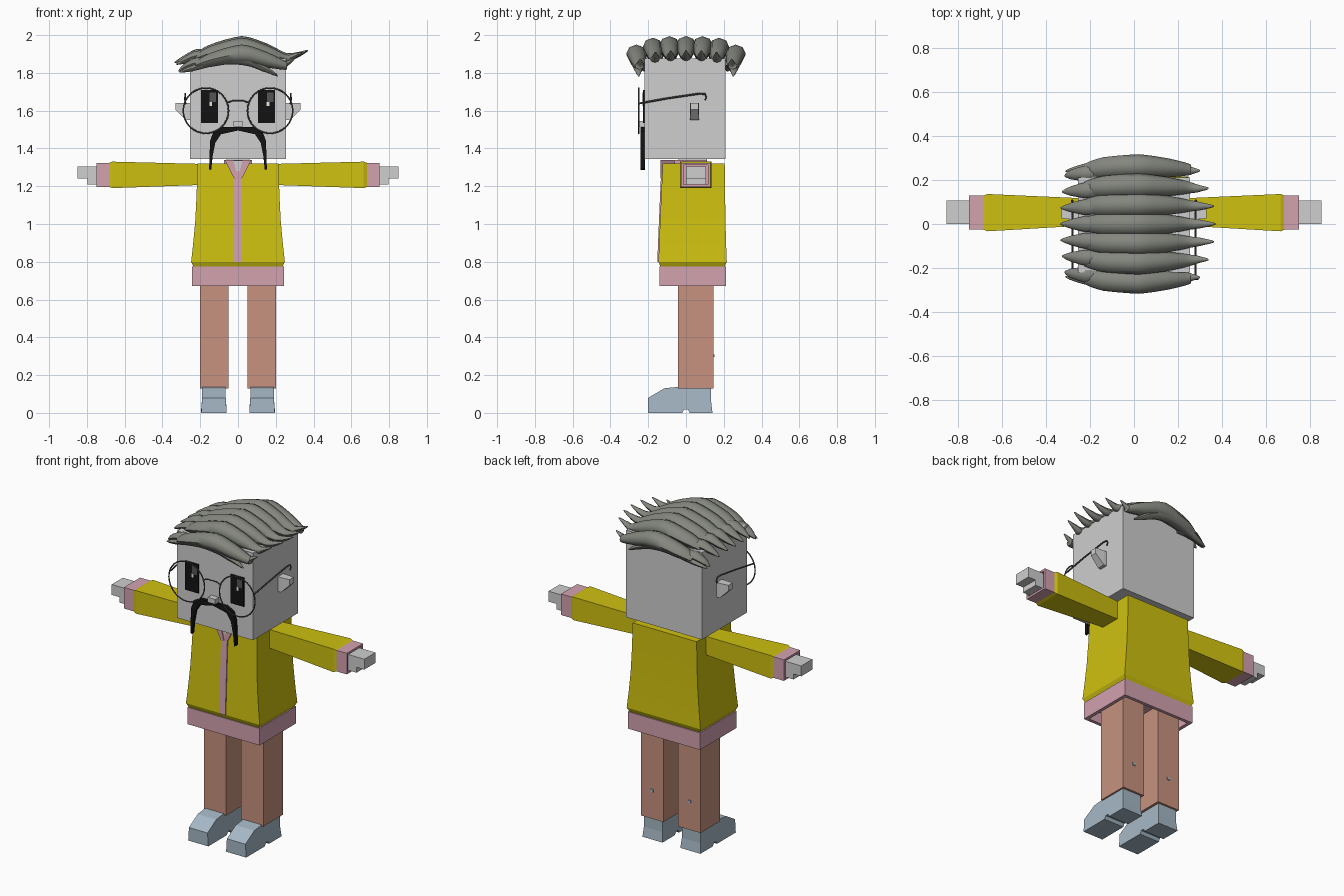
import bpy, bmesh, math
from mathutils import Vector

if "Cube" in bpy.data.objects:
    bpy.data.objects.remove(bpy.data.objects["Cube"], do_unlink=True)


def material(name, r, g, b):
    m = bpy.data.materials.new(name)
    m.use_nodes = True
    m.diffuse_color = (r, g, b, 1)
    bsdf = next(n for n in m.node_tree.nodes if n.type == 'BSDF_PRINCIPLED')
    bsdf.inputs["Base Color"].default_value = (r, g, b, 1)
    return m


SKIN = material("pale grey", 0.62, 0.62, 0.62)
YELLOW = material("yellow", 0.62, 0.53, 0.005)
PINK = material("pink", 0.65, 0.36, 0.43)
TAN = material("tan", 0.57, 0.29, 0.21)
BLUE = material("pale blue", 0.38, 0.48, 0.56)
HAIR = material("hair grey", 0.23, 0.24, 0.21)
BLACK = material("black", 0.006, 0.006, 0.006)
DARK = material("dark grey", 0.09, 0.09, 0.09)
WHITE = material("white", 0.9, 0.9, 0.9)


def finish(name, bm, mat, smooth=False):
    bmesh.ops.recalc_face_normals(bm, faces=bm.faces)
    mesh = bpy.data.meshes.new(name)
    bm.to_mesh(mesh)
    bm.free()
    mesh.materials.append(mat)
    ob = bpy.data.objects.new(name, mesh)
    bpy.context.collection.objects.link(ob)
    if smooth:
        bpy.ops.object.select_all(action='DESELECT')
        ob.select_set(True)
        bpy.context.view_layer.objects.active = ob
        bpy.ops.object.shade_smooth_by_angle(angle=math.radians(50))
    return ob


def loft(name, rings, mat, smooth=False):
    """Skin a row of equal rings and cap both ends."""
    bm = bmesh.new()
    rows = [[bm.verts.new(p) for p in ring] for ring in rings]
    n = len(rows[0])
    for a, b in zip(rows, rows[1:]):
        for i in range(n):
            j = (i + 1) % n
            bm.faces.new((a[i], a[j], b[j], b[i]))
    bm.faces.new(rows[0])
    bm.faces.new(rows[-1])
    return finish(name, bm, mat, smooth)


def rect_z(z, x0, x1, y0, y1):
    return [(x0, y0, z), (x1, y0, z), (x1, y1, z), (x0, y1, z)]


def rect_x(x, y0, y1, z0, z1):
    return [(x, y0, z0), (x, y1, z0), (x, y1, z1), (x, y0, z1)]


def box(name, x0, x1, y0, y1, z0, z1, mat):
    return loft(name, [rect_z(z, x0, x1, y0, y1) for z in (z0, z1)], mat)


def plate(name, outline, y0, y1, mat):
    """Extrude an (x, z) outline along y."""
    return loft(name, [[(x, y, z) for x, z in outline] for y in (y0, y1)], mat)


def wire(name, points, radius, mat, closed=False):
    """Thin tube along a path."""
    pts = [Vector(p) for p in points]
    bm = bmesh.new()
    rows = []
    n = len(pts)
    for i, p in enumerate(pts):
        a = pts[(i - 1) % n] if closed else pts[max(i - 1, 0)]
        b = pts[(i + 1) % n] if closed else pts[min(i + 1, n - 1)]
        t = (b - a).normalized()
        ref = Vector((0, 1, 0)) if abs(t.y) < 0.8 else Vector((1, 0, 0))
        u = t.cross(ref).normalized()
        v = t.cross(u)
        rows.append([bm.verts.new(p + radius * (math.cos(k * math.tau / 6) * u + math.sin(k * math.tau / 6) * v))
                     for k in range(6)])
    for i in range(n if closed else n - 1):
        for k in range(6):
            m = (k + 1) % 6
            j = (i + 1) % n
            bm.faces.new((rows[i][k], rows[i][m], rows[j][m], rows[j][k]))
    return finish(name, bm, mat, True)


def strand(name, keys, steps=4):
    """Pointed lock of hair; keys are (centre, half width, half height)."""
    keys = [(Vector(c), w, h) for c, w, h in keys]
    rings = []
    for i in range(len(keys) - 1):
        k = [keys[min(max(i + d, 0), len(keys) - 1)] for d in (-1, 0, 1, 2)]
        for s in range(steps + (i == len(keys) - 2)):
            t = s / steps
            c = 0.5 * (2 * k[1][0] + t * (k[2][0] - k[0][0])
                       + t * t * (2 * k[0][0] - 5 * k[1][0] + 4 * k[2][0] - k[3][0])
                       + t ** 3 * (3 * k[1][0] - k[0][0] - 3 * k[2][0] + k[3][0]))
            w = k[1][1] + t * (k[2][1] - k[1][1])
            h = k[1][2] + t * (k[2][2] - k[1][2])
            rings.append([c + Vector((0, w * math.cos(a), h * math.sin(a)))
                          for a in (m * math.tau / 8 for m in range(8))])
    return loft(name, rings, HAIR, True)


# Head, nose, neck
box("head", -0.255, 0.255, -0.22, 0.21, 1.345, 1.875, SKIN)
box("nose", -0.025, 0.025, -0.255, -0.22, 1.515, 1.545, SKIN)
box("neck", -0.06, 0.06, -0.04, 0.11, 1.3, 1.35, SKIN)

# Jacket, hem and zip strip
TORSO = [(0.775, 0.235, -0.135, 0.205), (0.8, 0.248, -0.146, 0.216), (0.9, 0.237, -0.142, 0.212),
         (1.02, 0.226, -0.137, 0.209), (1.16, 0.219, -0.131, 0.207), (1.32, 0.215, -0.123, 0.205)]
loft("jacket", [rect_z(z, -x, x, a, b) for z, x, a, b in TORSO], YELLOW)
loft("zip_strip", [rect_z(z, -0.021, 0.021, a - 0.006, a + 0.03) for z, x, a, b in TORSO[1:]], PINK)
hem_rings = [(0.775, 0.23, -0.13, 0.2), (0.775, 0.243, -0.14, 0.212), (0.672, 0.243, -0.14, 0.212),
             (0.672, 0.222, -0.12, 0.192), (0.74, 0.222, -0.12, 0.192)]
loft("hem", [rect_z(z, -x, x, a, b) for z, x, a, b in hem_rings], PINK)

# Collar
box("collar", -0.075, 0.075, -0.06, 0.11, 1.31, 1.338, PINK)
for s, side in ((1, "left"), (-1, "right")):
    plate(side + "_collar_flap", [(0, 1.24), (s * 0.02, 1.24), (s * 0.07, 1.338), (s * 0.025, 1.338)],
          -0.136, -0.05, PINK)
plate("shirt_front", [(0, 1.25), (0.025, 1.336), (-0.025, 1.336)], -0.131, -0.06, SKIN)

SHOE = [(-0.2, 0), (-0.2, 0.08), (-0.115, 0.13), (-0.04, 0.138), (0.133, 0.138), (0.133, 0.06),
        (0.14, 0), (0.02, 0), (0.01, 0.018), (-0.01, 0.018), (-0.02, 0)]
RING_X, RING_Z, RING_R, GLASS_Y = 0.17, 1.6, 0.12, -0.25

for s, side in ((1, "left"), (-1, "right")):
    # Arm, cuff and stepped hand
    loft(side + "_sleeve", [rect_x(s * x, a, b, c, d) for x, a, b, c, d in (
        (0.19, -0.005, 0.115, 1.207, 1.318), (0.665, -0.033, 0.136, 1.19, 1.33),
        (0.685, -0.025, 0.128, 1.197, 1.322))], YELLOW)
    loft(side + "_cuff", [rect_x(s * x, a, b, c, d) for x, a, b, c, d in (
        (0.68, -0.026, 0.13, 1.196, 1.324), (0.75, -0.026, 0.13, 1.196, 1.324),
        (0.75, -0.013, 0.117, 1.208, 1.312), (0.715, -0.013, 0.117, 1.208, 1.312))], PINK)
    box(side + "_hand", *sorted((s * 0.7, s * 0.85)), 0, 0.107, 1.242, 1.305, SKIN)
    box(side + "_thumb", *sorted((s * 0.7, s * 0.798)), 0, 0.107, 1.209, 1.242, SKIN)

    # Leg, calf stud and shoe
    x0, x1 = sorted((s * 0.05, s * 0.2))
    box(side + "_leg", x0, x1, -0.043, 0.146, 0.13, 0.75, TAN)
    box(side + "_stud", s * 0.125 - 0.01, s * 0.125 + 0.01, 0.14, 0.151, 0.295, 0.31, BLUE)
    loft(side + "_shoe", [[(s * (x + d * (0.005 if z < 0.05 else 0)), y, z) for y, z in SHOE]
                          for x, d in ((0.065, -1), (0.19, 1))], BLUE)

    # Ear
    loft(side + "_ear", [rect_x(s * 0.25, 0.02, 0.07, 1.55, 1.64),
                         rect_x(s * 0.275, 0.02, 0.07, 1.55, 1.64),
                         rect_x(s * 0.33, 0.025, 0.065, 1.605, 1.64)], SKIN)

    # Eye with highlight
    cx = s * 0.152
    box(side + "_eye", cx - 0.045, cx + 0.045, -0.227, -0.22, 1.535, 1.71, BLACK)
    box(side + "_eye_iris", cx + 0.002, cx + 0.035, -0.229, -0.226, 1.645, 1.695, DARK)
    box(side + "_eye_glint", cx, cx + 0.014, -0.231, -0.226, 1.625, 1.647, WHITE)

    # Half of the drooping moustache
    plate(side + "_moustache", [(s * x, z) for x, z in (
        (0, 1.513), (0.085, 1.513), (0.13, 1.49), (0.148, 1.44), (0.153, 1.29), (0.142, 1.285),
        (0.134, 1.36), (0.12, 1.43), (0.09, 1.475), (0, 1.495))], -0.24, -0.218, BLACK)

    # Spectacle ring and temple
    wire(side + "_rim", [(s * RING_X + RING_R * math.cos(i * math.tau / 32), GLASS_Y,
                          RING_Z + RING_R * math.sin(i * math.tau / 32)) for i in range(32)], 0.004, DARK, True)
    wire(side + "_temple", [(s * 0.278, GLASS_Y, 1.638), (s * 0.28, -0.1, 1.665), (s * 0.28, 0.07, 1.69),
                            (s * 0.28, 0.1, 1.688), (s * 0.28, 0.108, 1.67), (s * 0.28, 0.1, 1.655)], 0.005, DARK)
wire("bridge", [(-0.062, GLASS_Y, 1.64), (-0.03, GLASS_Y, 1.652), (0.03, GLASS_Y, 1.652),
                (0.062, GLASS_Y, 1.64)], 0.004, DARK)

# Long swept locks across the crown, with short ones falling over one side
COUNT = 7
for i in range(COUNT):
    u = 2 * i / (COUNT - 1) - 1
    y = 0.255 * u
    drop = 0.045 * u ** 4
    tip = 0.37 - 0.07 * u * u
    strand(f"crown_lock_{i + 1}", [
        ((-0.225, y * 0.95, 1.885 - drop), 0.03, 0.02), ((-0.14, y, 1.915 - drop), 0.048, 0.038),
        ((0.02, y * 1.03, 1.945 - drop), 0.054, 0.05), ((0.15, y, 1.915 - drop), 0.044, 0.042),
        ((0.25, y * 0.97, 1.885 - drop), 0.026, 0.022), ((0.31 - 0.05 * u * u, y * 0.95, 1.893 - drop), 0.018, 0.016),
        ((tip, y * 0.95, 1.918 - drop), 0.003, 0.003)])
    strand(f"side_lock_{i + 1}", [
        ((-0.13, y * 0.9, 1.9 - drop), 0.03, 0.02), ((-0.22, y * 0.9, 1.9 - drop), 0.036, 0.026),
        ((-0.285, y * 0.88, 1.875 - drop), 0.022, 0.018), ((-0.335 + 0.02 * u * u, y * 0.86, 1.855 - drop), 0.003, 0.003)])

# Drooping fringe at the front and back
for s, side in ((-1, "front"), (1, "back")):
    strand(side + "_fringe", [
        ((-0.31, s * 0.24, 1.805), 0.003, 0.003), ((-0.24, s * 0.25, 1.825), 0.02, 0.016),
        ((-0.1, s * 0.265, 1.87), 0.035, 0.03), ((0.03, s * 0.265, 1.87), 0.035, 0.03),
        ((0.13, s * 0.255, 1.83), 0.026, 0.022), ((0.21, s * 0.25, 1.785), 0.004, 0.004)])
